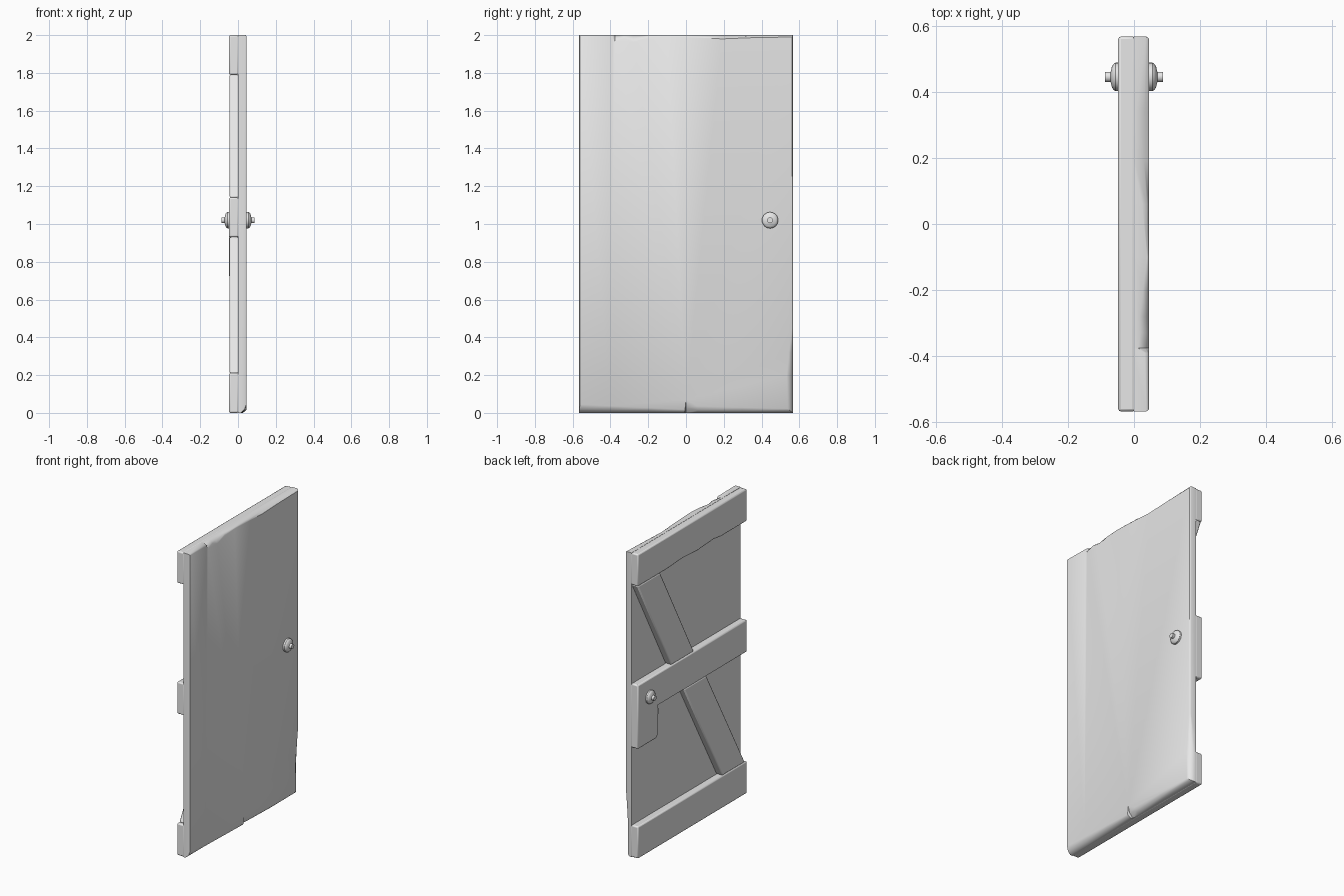
import bpy, bmesh, math
from mathutils import Matrix

if "Cube" in bpy.data.objects:
    bpy.data.objects.remove(bpy.data.objects["Cube"])

grey = bpy.data.materials.new("plain grey")
grey.diffuse_color = (0.8, 0.8, 0.8, 1)
grey.use_nodes = True
grey.node_tree.nodes["Principled BSDF"].inputs["Base Color"].default_value = grey.diffuse_color


def finish(name, bm, bevel=0, angle=30):
    bmesh.ops.recalc_face_normals(bm, faces=bm.faces)
    mesh = bpy.data.meshes.new(name)
    bm.to_mesh(mesh)
    bm.free()
    obj = bpy.data.objects.new(name, mesh)
    bpy.context.collection.objects.link(obj)
    mesh.materials.append(grey)
    if bevel:
        mod = obj.modifiers.new("worn edge", 'BEVEL')
        mod.width = bevel
        mod.segments = 2
    bpy.ops.object.select_all(action='DESELECT')
    obj.select_set(True)
    bpy.context.view_layer.objects.active = obj
    bpy.ops.object.shade_smooth_by_angle(angle=math.radians(angle))
    return obj


def loft(bm, rings):
    """Skin a list of equal-length closed rings and cap both ends."""
    rows = [[bm.verts.new(p) for p in ring] for ring in rings]
    for a, b in zip(rows, rows[1:]):
        for i in range(len(a)):
            j = (i + 1) % len(a)
            bm.faces.new((a[i], a[j], b[j], b[i]))
    bm.faces.new(rows[0])
    bm.faces.new(rows[-1])


def slab(name, outline, x0, x1, bevel=0.008):
    """Board with a (y, z) outline, spanning x0..x1."""
    bm = bmesh.new()
    loft(bm, [[(x, y, z) for y, z in outline] for x in (x0, x1)])
    return finish(name, bm, bevel)


# Main panel: rim y, z, then inset of the front face (y, z) and chamfer depth
W, FRONT, BACK = 0.567, 0.045, -0.001
rim = [
    (-W, 0, .006, .045, .030), (-.40, 0, 0, .037, .032), (-.20, 0, 0, .026, .030),
    (-.005, 0, 0, .018, .024), (.0, 0, 0, .070, .036), (.06, 0, 0, .036, .028),
    (.30, 0, 0, .028, .020), (W, 0, -.030, .022, .030),
    (W, .20, -.034, 0, .032), (W, .32, -.022, 0, .022), (W, .45, -.006, 0, .008),
    (W, 2, -.006, -.010, .010), (.34, 2, 0, -.014, .038), (.19, 2, 0, -.020, .043),
    (.06, 2, 0, -.012, .020), (-.10, 2, 0, -.008, .006), (-.20, 2, 0, -.012, .018),
    (-.28, 2, 0, -.036, .028), (-.33, 2, 0, -.016, .026), (-.375, 2, 0, -.034, .032),
    (-.39, 2, 0, -.010, .012), (-W, 2, .006, -.008, .008),
]
bm = bmesh.new()
loft(bm, [
    [(BACK, y, z) for y, z, *_ in rim],
    [(FRONT - d, y, z) for y, z, iy, iz, d in rim],
    [(FRONT - d * .35, y + iy * .4, z + iz * .4) for y, z, iy, iz, d in rim],
    [(FRONT, y + iy, z + iz) for y, z, iy, iz, d in rim],
])
finish("door_panel", bm, angle=40)

# Top batten with a chipped lower edge, and bottom batten
slab("top_batten", [(-W, 1.79), (-.30, 1.79), (-.22, 1.80), (-.05, 1.79), (.10, 1.80),
                    (.25, 1.79), (W, 1.79), (W, 2), (-W, 2)], -.048, .004)
slab("bottom_batten", [(-W, 0), (W, 0), (W, .21), (-W, .21)], -.048, .004)

# Middle batten with the lock plate hanging below the knob
slab("middle_batten", [(-W, .93), (.36, .93), (.35, .91), (.355, .745), (.37, .72),
                       (W, .72), (W, 1.14), (-W, 1.14)], -.048, .004)

# Diagonal braces: bottom y, top y, bottom z, top z
for name, yb, yt, z0, z1 in (("upper_brace", -.02, .33, 1.14, 1.79),
                             ("lower_brace", -.55, -.15, .21, .93)):
    w = .235
    slab(name, [(yb, z0), (yb + w, z0), (yt + w, z1), (yt, z1)], -.045, .004)

# Knobs on both sides: rounded rose and short stem, turned around x
profile = [(.040, .043), (.056, .043), (.062, .039), (.067, .031), (.070, .018),
           (.071, .0155), (.087, .0155)]
for name, side in (("outer_knob", 1), ("inner_knob", -1)):
    bm = bmesh.new()
    n = 24
    loft(bm, [[(side * x, .445 + r * math.cos(2 * math.pi * i / n),
                1.02 + r * math.sin(2 * math.pi * i / n)) for i in range(n)]
              for x, r in profile])
    finish(name, bm)
